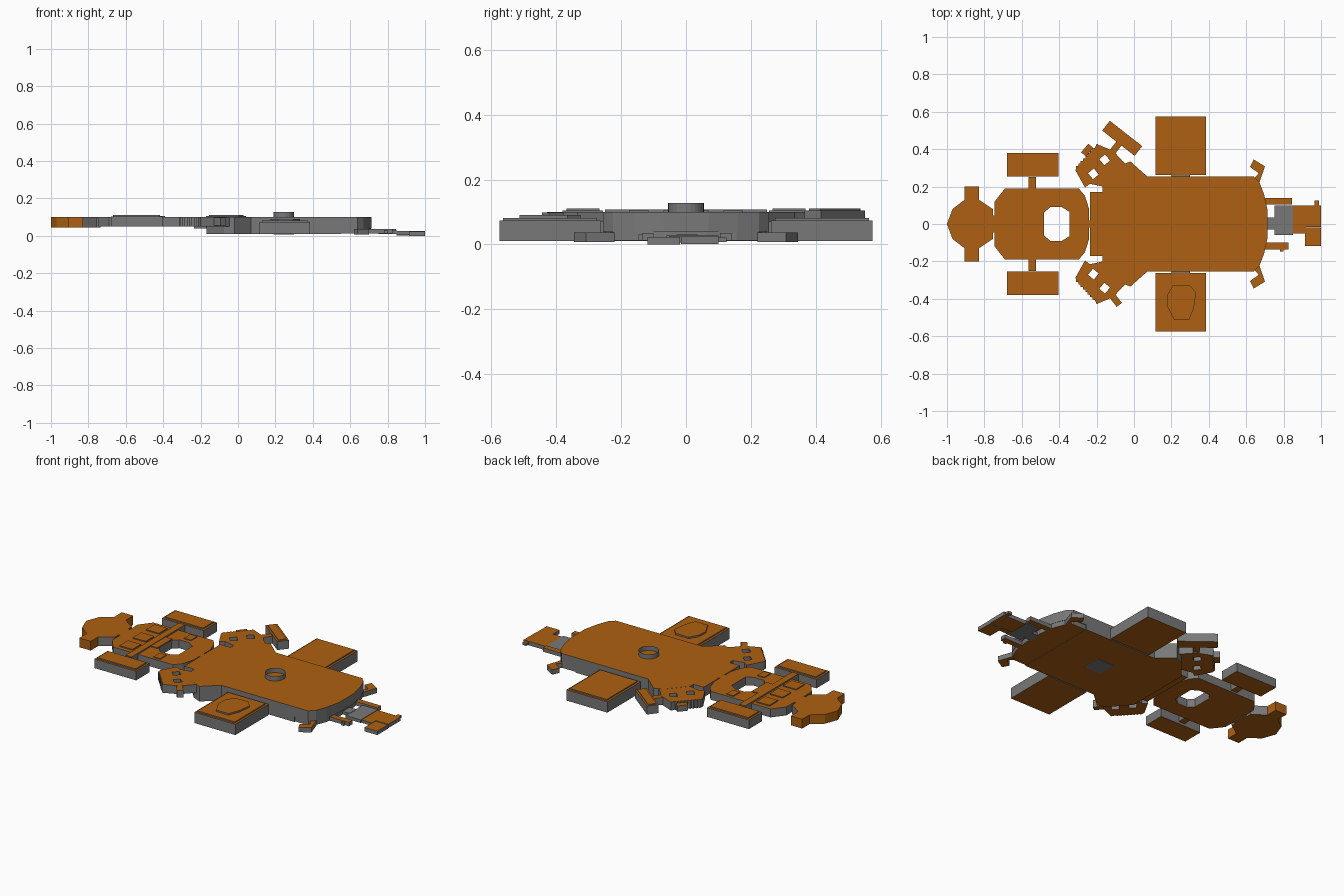
import bpy, bmesh, math

if "Cube" in bpy.data.objects:
    bpy.data.objects.remove(bpy.data.objects["Cube"])

def material(name, color):
    m = bpy.data.materials.new(name)
    m.diffuse_color = color
    m.use_nodes = True
    m.node_tree.nodes["Principled BSDF"].inputs["Base Color"].default_value = m.diffuse_color
    return m

ORANGE = material("orange", (0.42, 0.117, 0.006, 1))
GREY = material("grey", (0.19, 0.19, 0.19, 1))

def prism(name, pts, z0, z1, holes=(), cap=True, orange_left_of=-9, open_ends=False):
    """Extruded flat outline with optional holes, coloured caps and grey walls."""
    cu = bpy.data.curves.new(name, 'CURVE')
    cu.dimensions, cu.fill_mode, cu.extrude = '2D', 'BOTH', (z1 - z0) / 2
    for loop in (pts, *holes):
        s = cu.splines.new('POLY')
        s.points.add(len(loop) - 1)
        for p, (x, y) in zip(s.points, loop):
            p.co = (x, y, 0, 1)
        s.use_cyclic_u = True
    tmp = bpy.data.objects.new(name + "_outline", cu)
    bpy.context.collection.objects.link(tmp)
    bpy.context.view_layer.update()
    dg = bpy.context.evaluated_depsgraph_get()
    me = bpy.data.meshes.new_from_object(tmp.evaluated_get(dg))
    bpy.data.objects.remove(tmp)
    me.materials.clear()
    me.materials.append(GREY)
    me.materials.append(ORANGE)
    bm = bmesh.new()
    bm.from_mesh(me)
    bmesh.ops.remove_doubles(bm, verts=bm.verts, dist=1e-5)
    bmesh.ops.recalc_face_normals(bm, faces=bm.faces)
    bmesh.ops.translate(bm, verts=bm.verts, vec=(0, 0, (z0 + z1) / 2))
    bm.normal_update()
    for f in bm.faces:
        f.smooth = False
        flat = abs(f.normal.z) > 0.5
        f.material_index = int((flat and cap) or f.calc_center_median().x < orange_left_of)
    if open_ends:
        ends = [f for f in bm.faces if abs(f.normal.z) > 0.5]
        bmesh.ops.delete(bm, geom=ends, context='FACES')
    bm.to_mesh(me)
    bm.free()
    ob = bpy.data.objects.new(name, me)
    bpy.context.collection.objects.link(ob)
    return ob

def rect(x0, x1, y0, y1):
    return [(x0, y0), (x1, y0), (x1, y1), (x0, y1)]

def flip(pts, s):
    return [(x, s * y) for x, y in pts]

def mirrored(half):
    return half + [(x, -y) for x, y in reversed(half) if abs(y) > 1e-6]

def turned(cx, cy, w, h, deg):
    c, s = math.cos(math.radians(deg)), math.sin(math.radians(deg))
    return [(cx + x * c - y * s, cy + x * s + y * c) for x, y in rect(-w / 2, w / 2, -h / 2, h / 2)]

def circle(cx, cy, r, n=24):
    return [(cx + r * math.cos(2 * math.pi * i / n), cy + r * math.sin(2 * math.pi * i / n)) for i in range(n)]

# Nose with side ears and neck
prism("nose", mirrored([(-1, 0), (-.97, .08), (-.905, .13), (-.905, .2), (-.83, .2), (-.83, .13),
      (-.755, .08), (-.755, .045), (-.735, .045)]), .045, .1, orange_left_of=-.825)

# Front frame with an eight-sided opening
prism("front_frame", mirrored([(-.745, .12), (-.69, .19), (-.295, .19), (-.262, .15), (-.24, .08)]), .05, .1,
      [mirrored([(-.48, .06), (-.45, .09), (-.385, .09), (-.345, .065)])])
prism("frame_link", rect(-.245, -.23, -.02, .02), .05, .1)
prism("frame_panel", rect(-.525, -.482, -.07, .07), .1, .105)
for i, y in enumerate((-.125, 0, .125)):
    prism(f"frame_pad_{i}", rect(-.665, -.58, y - .04, y + .04), .1, .106)
prism("front_axle", rect(-.565, -.525, -.25, .25), .06, .108)

# Parts that repeat on both sides
for s, side in ((1, "left"), (-1, "right")):
    prism("small_pad_" + side, flip(rect(-.435, -.39, .115, .175), s), .1, .105)
    # Front wheels
    prism("front_wheel_" + side, flip(rect(-.68, -.405, .255, .38), s), .05, .104)
    prism("front_wheel_face_" + side, flip(rect(-.668, -.417, .267, .368), s), .104, .111)
    # Rear wheels
    prism("rear_wheel_" + side, flip(rect(.115, .385, .262, .575), s), .01, .074)
    prism("rear_wheel_face_" + side, flip(rect(.127, .373, .274, .563), s), .074, .081)
    # Toothed side fan with square holes
    teeth = []
    for i in range(8):
        x, y = -.31 + i * .0125, .31 + i * .0135
        teeth += [(x, y), (x + .012, y + .001)]
    prism("side_fan_" + side, flip([(-.165, .2), (-.235, .215), (-.262, .195), (-.312, .285)] + teeth +
          [(-.2, .428), (-.11, .39), (-.065, .34), (-.02, .3), (-.02, .2)], s), .05, .0995,
          [flip(turned(-.217, .268, .04, .042, 40), s), flip(turned(-.157, .343, .04, .042, 40), s)])
    prism("fan_strut_" + side, flip(turned(-.1, .405, .035, .07 if s < 0 else .12, -38), s), .055, .098)
    # Hooks beside the tail
    prism("rear_hook_" + side, flip([(.64, .24), (.667, .272), (.62, .305), (.64, .345), (.7, .308), (.67, .22)], s),
          .008, .037)

# Tilted wheel and nub on one fan only
prism("tilted_wheel", turned(-.063, .458, .22, .066, -38), .055, .105)
prism("tilted_wheel_face", turned(-.063, .458, .2, .046, -38), .105, .11)
prism("fan_nub", turned(-.25, .395, .035, .06, -40), .055, .09)

# Main deck and lower hull
deck = [(-.235, .17), (-.168, .17), (-.168, .2), (-.075, .31), (-.02, .335), (.07, .255), (.64, .255),
        (.67, .225), (.695, .16), (.715, .07)]
prism("main_deck", mirrored(deck), .04, .1)
prism("lower_hull", mirrored([(-.168, .2), (-.075, .31), (-.02, .335), (.07, .255), (.55, .255)]), .01, .04)
prism("rear_floor", mirrored([(.55, .25), (.64, .25), (.67, .22), (.695, .155), (.71, .06)]), .012, .04)
prism("rear_axle", rect(.2, .3, -.275, .275), .02, .07, cap=False)
prism("belly_plug", rect(.19, .3, -.055, .055), .006, .0105, cap=False)

# Open ring on the deck and raised badge on one wheel
prism("deck_ring", circle(.245, 0, .055), .099, .128, open_ends=True)
prism("wheel_badge", [(.18, -.375), (.21, -.325), (.295, -.325), (.332, -.365), (.32, -.45), (.295, -.512),
      (.215, -.512), (.175, -.435)], .08, .09)

# Tail rails, grey joint and end plates
prism("tail_rail_left", rect(.69, .845, .105, .14), .012, .035)
prism("tail_rail_right", rect(.69, .825, -.135, -.1), .012, .035)
prism("tail_rail_nub", rect(.78, .8, -.147, -.13), .012, .03)
prism("tail_stem", rect(.7, .755, -.03, .035), .012, .03, cap=False)
prism("tail_joint", rect(.75, .85, -.06, .1), .01, .028, cap=False)
prism("tail_plate", rect(.848, 1, -.015, .1), .002, .025)
prism("tail_step", rect(.848, .918, -.052, -.015), .008, .025)
prism("tail_foot", rect(.915, 1, -.118, -.018), 0, .023)
prism("tail_nub", rect(.965, .99, .098, .125), .008, .022)
